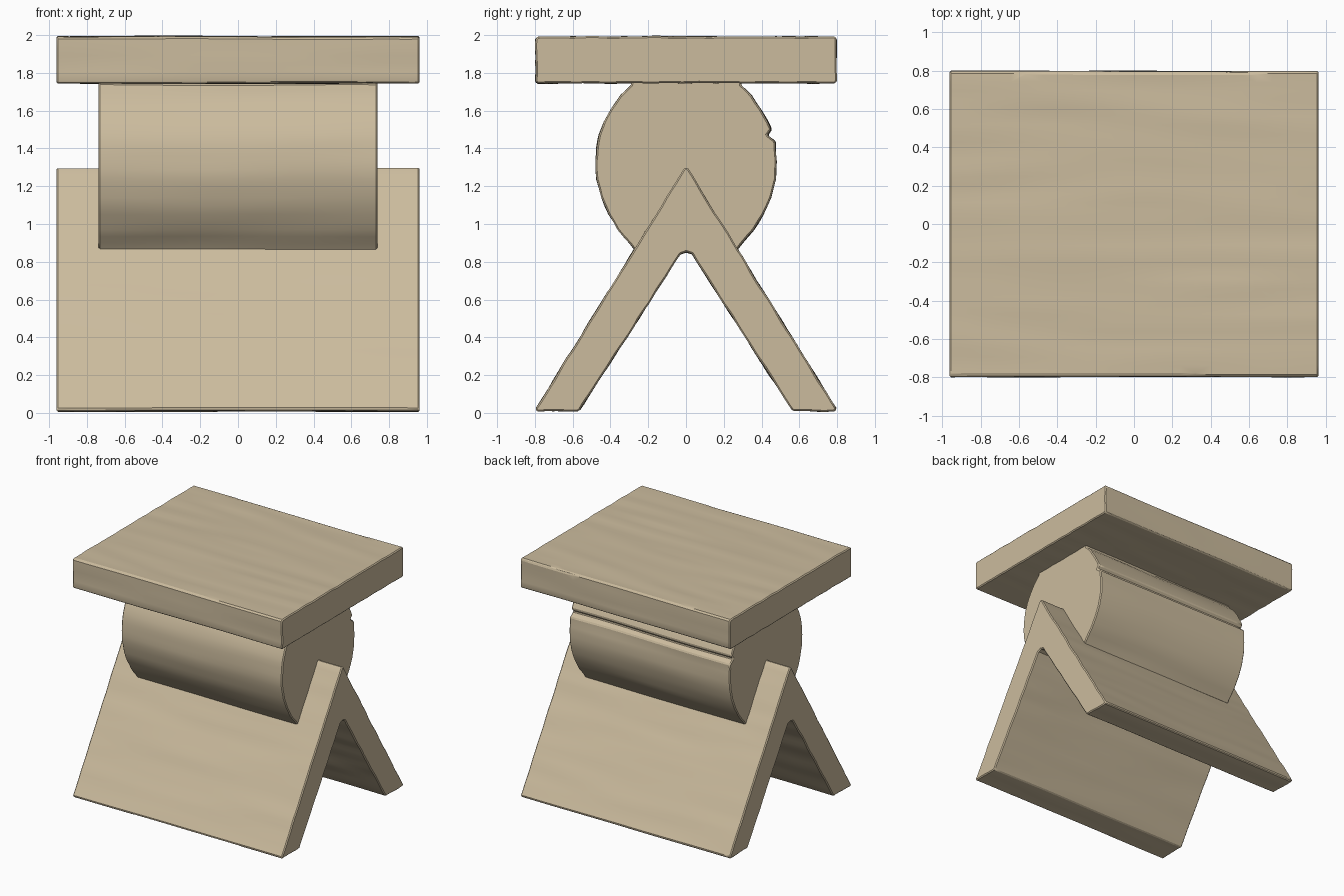
import bpy, bmesh, math
from mathutils import Vector, noise

if "Cube" in bpy.data.objects:
    bpy.data.objects.remove(bpy.data.objects["Cube"])

wood = bpy.data.materials.new("pale_wood")
wood.diffuse_color = (0.60, 0.50, 0.34, 1)
wood.use_nodes = True
wood.node_tree.nodes["Principled BSDF"].inputs["Base Color"].default_value = wood.diffuse_color


def resample(points, step):
    """Closed outline with extra points along each side, corners kept."""
    out = []
    for i, p in enumerate(points):
        a, b = Vector(p), Vector(points[(i + 1) % len(points)])
        n = max(1, round((b - a).length / step))
        out += [a.lerp(b, k / n) for k in range(n)]
    return out


def timber(name, outline, half_length, seed, sections=24, wobble=0.006):
    """Extrude a (y, z) outline along x, with gentle grain running lengthwise."""
    bm = bmesh.new()
    pts = resample(outline, 0.045)
    n = len(pts)
    rings = []
    for s in range(sections + 1):
        x = half_length * (2 * s / sections - 1)
        ring = []
        for p in pts:
            q = Vector((x * 1.2 + seed, p.x * 9, p.y * 9))
            dy = noise.noise(q) * wobble
            dz = noise.noise(q + Vector((31, 17, 5))) * wobble
            ring.append(bm.verts.new((x, p.x + dy, p.y + dz)))
        rings.append(ring)
    for a, b in zip(rings, rings[1:]):
        for i in range(n):
            j = (i + 1) % n
            bm.faces.new((a[i], a[j], b[j], b[i]))
    bm.faces.new(rings[0])
    bm.faces.new(rings[-1])
    bmesh.ops.recalc_face_normals(bm, faces=bm.faces)
    mesh = bpy.data.meshes.new(name)
    bm.to_mesh(mesh)
    bm.free()
    mesh.materials.append(wood)
    obj = bpy.data.objects.new(name, mesh)
    bpy.context.collection.objects.link(obj)
    # slightly worn edges
    bevel = obj.modifiers.new("worn_edges", 'BEVEL')
    bevel.width, bevel.segments = 0.008, 1
    bevel.limit_method, bevel.angle_limit = 'ANGLE', math.radians(45)
    bpy.ops.object.select_all(action='DESELECT')
    obj.select_set(True)
    bpy.context.view_layer.objects.active = obj
    bpy.ops.object.shade_smooth_by_angle(angle=math.radians(30))
    return obj


def mirrored(half):
    """Mirror a half outline running from low to high across y = 0."""
    return half + [(-y, z) for y, z in reversed(half) if y > 0]


# flat seat board
timber("seat", mirrored([(0.79, 1.745), (0.797, 1.76), (0.797, 1.98), (0.785, 1.992)]),
       0.962, 3.0)

# A-shaped pair of leg boards
leg = [(0, 0.85), (0.03, 0.84), (0.565, 0.01), (0.785, 0.008), (0.798, 0.02), (0.012, 1.29), (0, 1.30)]
timber("leg_boards", leg + [(-y, z) for y, z in reversed(leg[1:-1])], 0.962, 11.0)

# log cradled over the legs, under the seat; its underside is cut to a V
right = [(0, 1.15), (0.20, 0.92), (0.27, 0.86), (0.30, 0.90), (0.36, 0.97), (0.41, 1.05),
         (0.45, 1.14), (0.475, 1.24), (0.48, 1.33), (0.475, 1.40), (0.46, 1.47),
         (0.435, 1.54), (0.395, 1.61), (0.345, 1.68), (0.29, 1.735), (0.29, 1.78)]
left = [(-y, z) for y, z in reversed(right[1:])]
# long split along the back of the log
right[10:11] = [(0.475, 1.44), (0.43, 1.47), (0.452, 1.50)]
timber("log", right + left, 0.738, 23.0)
